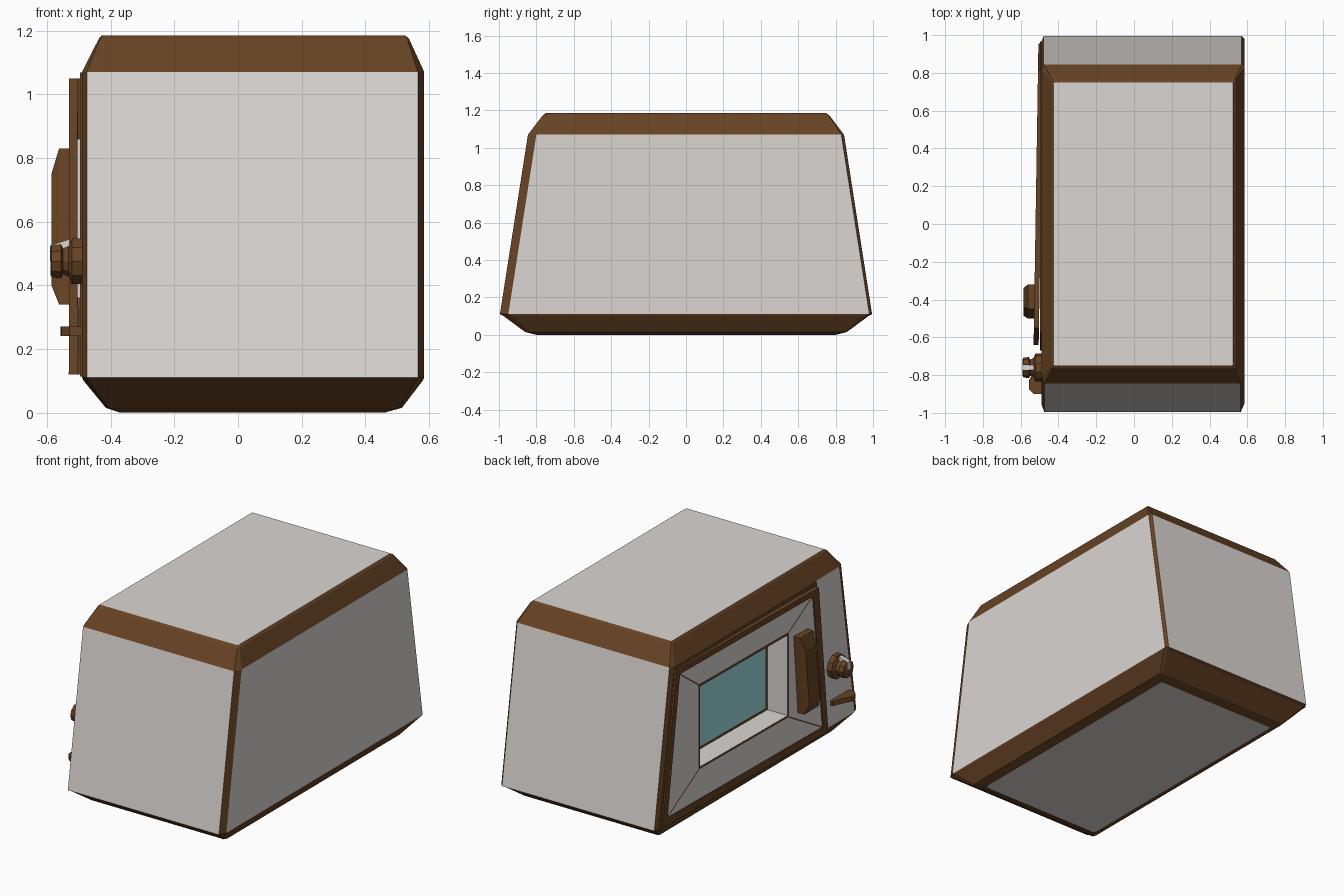
import bpy, math

if "Cube" in bpy.data.objects:
    bpy.data.objects.remove(bpy.data.objects["Cube"])


def mat(name, rgb):
    m = bpy.data.materials.new(name)
    m.diffuse_color = (*rgb, 1)
    m.use_nodes = True
    m.node_tree.nodes["Principled BSDF"].inputs["Base Color"].default_value = m.diffuse_color
    return m


MATS = [mat("warm grey", (0.70, 0.67, 0.65)),
        mat("dark brown", (0.135, 0.056, 0.018)),
        mat("teal glass", (0.34, 0.70, 0.76))]
GREY, BROWN, GLASS = 0, 1, 2


def make(name, verts, faces, mats):
    me = bpy.data.meshes.new(name)
    me.from_pydata(verts, [], faces)
    for m in MATS:
        me.materials.append(m)
    for p, i in zip(me.polygons, mats):
        p.material_index = i
    ob = bpy.data.objects.new(name, me)
    bpy.context.collection.objects.link(ob)
    return ob


def loft(name, loops, bands, cap=None, start=None):
    """Join equal-length loops with quads; bands holds one colour per gap."""
    n = len(loops[0])
    verts = [v for l in loops for v in l]
    faces, mats = [], []
    for i, c in enumerate(bands):
        for k in range(n):
            j = (k + 1) % n
            faces.append((i*n + k, i*n + j, (i+1)*n + j, (i+1)*n + k))
            mats.append(c)
    if cap is not None:
        faces.append(tuple(range((len(loops)-1)*n, len(loops)*n)))
        mats.append(cap)
    if start is not None:
        faces.append(tuple(reversed(range(n))))
        mats.append(start)
    return make(name, verts, faces, mats)


def quad(x, bot, top, shear=0.0):
    """Four corners on the door side; bot/top = (z, y_left, y_right)."""
    pts = [(bot[1], bot[0]), (bot[2], bot[0]), (top[2], top[0]), (top[1], top[0])]
    return [(x - shear*(0.9 - y), y, z) for y, z in pts]


# Body: stacked eight-sided rings, with a window hole in the door side
def ring(z, h, x0, x1, s=1.0):
    return [(x0 + .015*s, -h, z), (x1 - .02*s, -h, z), (x1, -h + .045*s, z),
            (x1, h - .015*s, z), (x1 - .015*s, h, z), (x0 + .012*s, h, z),
            (x0, h - .03*s, z), (x0, -h + .04*s, z)]


rings = [ring(0, .80, -.37, .46, .5), ring(.015, .86, -.415, .515, .5),
         ring(.10, .975, -.485, .58), ring(.11, .995, -.49, .585),
         ring(1.07, .845, -.49, .585), ring(1.175, .765, -.437, .537, .3),
         ring(1.185, .75, -.427, .525, .3)]
verts = [v for r in rings for v in r]
faces, mats = [tuple(reversed(range(8)))], [GREY]
for i in range(6):
    for k in range(8):
        j = (k + 1) % 8
        f = (i*8 + k, i*8 + j, i*8 + 8 + j, i*8 + 8 + k)
        if i == 3 and k == 6:
            b = len(verts)
            verts += quad(-.49, (.35, .59, -.27), (.87, .59, -.27))
            for a in range(4):
                c = (a + 1) % 4
                faces.append((f[a], f[c], b + c, b + a))
                mats.append(GREY)
            continue
        faces.append(f)
        mats.append(GREY if i == 3 and k % 2 == 0 else BROWN)
faces.append(tuple(range(48, 56)))
mats.append(GREY)
make("body", verts, faces, mats)

# Brown surround the door closes against
out0, out1 = (.12, .955, -.64), (1.05, .815, -.55)
in0, in1 = (.165, .905, -.59), (1.015, .785, -.495)
sur0, sur1 = (.113, .965, -.67), (1.068, .815, -.575)
loft("door_surround", [quad(-.485, sur0, sur1), quad(-.497, sur0, sur1),
                       quad(-.497, in0, in1)], [BROWN, BROWN])

# Door: rim, sloping panel, window frame, deep reveal and glass, slightly ajar
S = .016
win_o = ((.345, .595, -.275), (.875, .595, -.275))
win_i = ((.36, .58, -.26), (.86, .58, -.26))
glass = ((.375, .565, -.245), (.845, .565, -.245))
panel = quad(-.501, in0, in1, S)
opening = quad(-.497, *win_o, S)
loft("door", [quad(-.48, out0, out1, S), quad(-.507, out0, out1, S),
              quad(-.507, in0, in1, S), panel, opening,
              quad(-.499, *win_i, S), quad(-.36, *win_i, S),
              quad(-.359, *glass, S)],
     [BROWN, BROWN, BROWN, GREY, BROWN, GREY, BROWN], cap=GLASS)

# Dark mitre lines from panel corners to the window
for p, q in zip(panel, opening):
    dy, dz = q[1] - p[1], q[2] - p[2]
    d = math.hypot(dy, dz)
    oy, oz = -dz/d*.004, dy/d*.004
    strip = [(v[0] - .0015, v[1] + s*oy, v[2] + s*oz)
             for v, s in ((p, 1), (q, 1), (q, -1), (p, -1))]
    make("mitre_line", strip, [(0, 1, 2, 3)], [BROWN])

# Door handle, chamfered towards its outer face
h0, h1 = (.34, -.36, -.50), (.83, -.32, -.45)
loft("door_handle", [quad(-.51, h0, h1), quad(-.562, h0, h1),
                     quad(-.586, (.40, -.375, -.485), (.75, -.34, -.44))],
     [BROWN, BROWN], cap=BROWN, start=BROWN)

# Control knob, turned around the x axis
KY, KZ = -.76, .475
prof = [(-.485, .075), (-.522, .075), (-.532, .05), (-.55, .042),
        (-.556, .056), (-.586, .052), (-.589, .044)]
knob = [[(x, KY - r*math.cos(a*math.pi/5), KZ + r*math.sin(a*math.pi/5))
         for a in reversed(range(10))] for x, r in prof]
loft("knob", [[(x, 2*KY - y, z) for x, y, z in reversed(l)][::-1] for l in knob],
     [BROWN]*6, cap=BROWN)
m0, m1 = (KZ, KY + .013, KY - .013), (KZ + .062, KY + .013, KY - .013)
loft("knob_pointer", [quad(-.53, m0, (KZ + .07, KY + .013, KY - .013)),
                      quad(-.590, m0, (KZ + .05, KY + .013, KY - .013))],
     [GREY], cap=GREY)

# Small curved latch under the knob
path = [(-.485, -.72), (-.505, -.72), (-.525, -.77), (-.557, -.83),
        (-.555, -.875), (-.53, -.90), (-.485, -.90)]
loft("latch", [[(x, y, z) for x, y in path] for z in (.24, .27)],
     [BROWN], cap=BROWN, start=BROWN)

# Make every outline's facing consistent on the closed small parts
import bmesh
for name in ("knob", "latch", "door_handle"):
    me = bpy.data.objects[name].data
    bm = bmesh.new()
    bm.from_mesh(me)
    bmesh.ops.recalc_face_normals(bm, faces=bm.faces)
    bm.to_mesh(me)
    bm.free()
